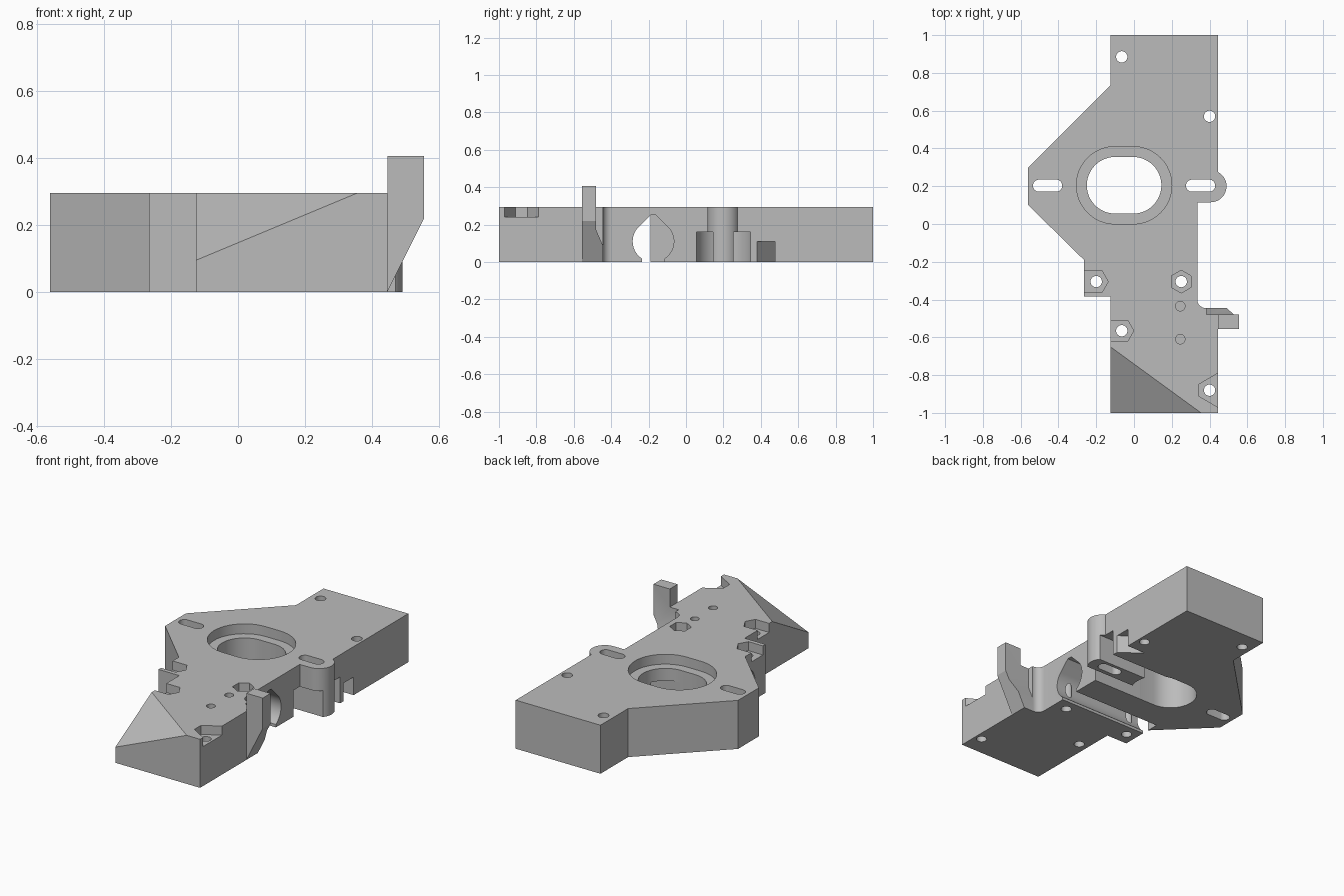
import bpy, bmesh
from math import cos, sin, radians
from mathutils import Vector

cube = bpy.data.objects.get("Cube")
if cube:
    bpy.data.objects.remove(cube)

grey = bpy.data.materials.new("plain grey")
grey.use_nodes = True
colour = (0.5, 0.5, 0.5, 1)
grey.diffuse_color = colour
grey.node_tree.nodes["Principled BSDF"].inputs["Base Color"].default_value = colour

TOP = 0.295


def arc(cx, cy, r, start, end, steps=24):
    angles = [radians(start + (end - start) * i / steps) for i in range(steps + 1)]
    return [(cx + r * cos(a), cy + r * sin(a)) for a in angles]


def circle(cx, cy, r, sides=32, turn=0):
    return arc(cx, cy, r, turn, turn + 360, sides)[:-1]


def stadium(x0, x1, y, r):
    return arc(x1, y, r, -90, 90) + arc(x0, y, r, 90, 270)


def rect(x0, x1, y0, y1):
    return [(x0, y0), (x1, y0), (x1, y1), (x0, y1)]


def prism(name, points, lo, hi, axis="z"):
    """Extrude a flat profile along one axis."""
    place = {"x": lambda a, b, t: (t, a, b),
             "y": lambda a, b, t: (a, t, b),
             "z": lambda a, b, t: (a, b, t)}[axis]
    bm = bmesh.new()
    low = [bm.verts.new(place(a, b, lo)) for a, b in points]
    high = [bm.verts.new(place(a, b, hi)) for a, b in points]
    bm.faces.new(low)
    bm.faces.new(high)
    n = len(points)
    for i in range(n):
        j = (i + 1) % n
        bm.faces.new((low[i], low[j], high[j], high[i]))
    bmesh.ops.recalc_face_normals(bm, faces=bm.faces)
    mesh = bpy.data.meshes.new(name)
    bm.to_mesh(mesh)
    bm.free()
    mesh.materials.append(grey)
    obj = bpy.data.objects.new(name, mesh)
    bpy.context.collection.objects.link(obj)
    return obj


def combine(target, tool, operation="DIFFERENCE"):
    tool.hide_render = True
    mod = target.modifiers.new("combine", "BOOLEAN")
    mod.operation = operation
    mod.solver = "EXACT"
    mod.object = tool
    bpy.context.view_layer.objects.active = target
    bpy.ops.object.modifier_apply(modifier=mod.name)
    bpy.data.objects.remove(tool)


# Main plate with the rounded side lug
outline = [(-0.125, 1), (-0.125, 0.735), (-0.56, 0.3), (-0.56, 0.1), (-0.265, -0.19),
           (-0.265, -0.385), (-0.125, -0.385), (-0.125, -1), (0.445, -1), (0.445, -0.445)]
outline += arc(0.38, -0.4, 0.045, 270, 180, 10)
outline += [(0.335, 0.115)] + arc(0.405, 0.2, 0.085, -90, 62) + [(0.445, 1)]
body = prism("mounting_body", outline, 0, TOP)

# Sloped front corner
a, b, c = Vector((-0.125, -1, 0.095)), Vector((0.355, -1, TOP)), Vector((-0.125, -0.65, TOP))
normal = (b - a).cross(c - a).normalized()
if normal.z < 0:
    normal.negate()
bm = bmesh.new()
bm.from_mesh(body.data)
cut = bmesh.ops.bisect_plane(bm, geom=bm.verts[:] + bm.edges[:] + bm.faces[:],
                             plane_co=a, plane_no=normal, clear_outer=True)
rim = [e for e in bm.edges if e.is_boundary]
bmesh.ops.holes_fill(bm, edges=rim, sides=0)
bmesh.ops.recalc_face_normals(bm, faces=bm.faces)
bm.to_mesh(body.data)
bm.free()

# Upright side arm with its sloped rear gusset
arm = [(0.43, 0), (0.445, 0), (0.555, 0.22), (0.555, 0.405),
       (0.445, 0.405), (0.445, 0.25), (0.43, 0.25)]
combine(body, prism("side_arm", arm, -0.555, -0.445, "y"), "UNION")
gusset = [(-0.48, 0.17), (-0.48, 0.45), (-0.42, 0.45), (-0.42, 0.033)]
combine(body, prism("gusset_cutter", gusset, 0.385, 0.6, "x"))

# Large stepped opening
combine(body, prism("recess_cutter", stadium(-0.1, -0.005, 0.205, 0.205), 0.235, 0.4))
combine(body, prism("opening_cutter", stadium(-0.1, -0.005, 0.205, 0.15), -0.1, 0.4))

# Channels under the lug, either side of its central web
for y0, y1 in ((0.055, 0.145), (0.255, 0.345)):
    combine(body, prism("channel_cutter", rect(0, 0.6, y0, y1), -0.1, 0.16))
combine(body, prism("notch_cutter", [(0.46, 0.475), (0.315, 0.475), (0.445, 0.38), (0.46, 0.38)],
                    -0.1, 0.11))

# Teardrop cross bore, open underneath
bore = arc(-0.175, 0.11, 0.11, -57, 45, 20) + [(-0.16, 0.25), (-0.19, 0.25)]
bore += arc(-0.175, 0.11, 0.11, 135, 237, 20) + [(-0.235, -0.1), (-0.115, -0.1)]
combine(body, prism("bore_cutter", bore, -0.265, 0.37, "x"))

# Adjustment slots
for x0, x1 in ((-0.503, -0.412), (0.307, 0.398)):
    combine(body, prism("slot_cutter", stadium(x0, x1, 0.203, 0.032), -0.1, 0.4))

# Nut pockets: one closed, two open to the left, one open to the right
pockets = [circle(0.25, -0.305, 0.06, 6, 30),
           [(0.46, -0.781), (0.345, -0.848), (0.345, -0.912), (0.46, -0.979)]]
for x, y, side in ((-0.2, -0.305, -0.3), (-0.065, -0.565, -0.16)):
    pockets.append([(x + 0.063, y), (x + 0.032, y + 0.055), (side, y + 0.055),
                    (side, y - 0.055), (x + 0.032, y - 0.055)])
for points in pockets:
    combine(body, prism("nut_cutter", points, 0.24, 0.4))

# Bolt holes and two blind pilot holes
for x, y in ((-0.065, 0.885), (0.4, 0.57), (-0.2, -0.305),
             (0.25, -0.305), (-0.065, -0.565), (0.4, -0.88)):
    combine(body, prism("bolt_cutter", circle(x, y, 0.03), -0.1, 0.4))
for y in (-0.435, -0.61):
    combine(body, prism("pilot_cutter", circle(0.245, y, 0.025), 0.12, 0.4))

bpy.ops.object.select_all(action="DESELECT")
body.select_set(True)
bpy.context.view_layer.objects.active = body
bpy.ops.object.shade_smooth_by_angle(angle=radians(25))
